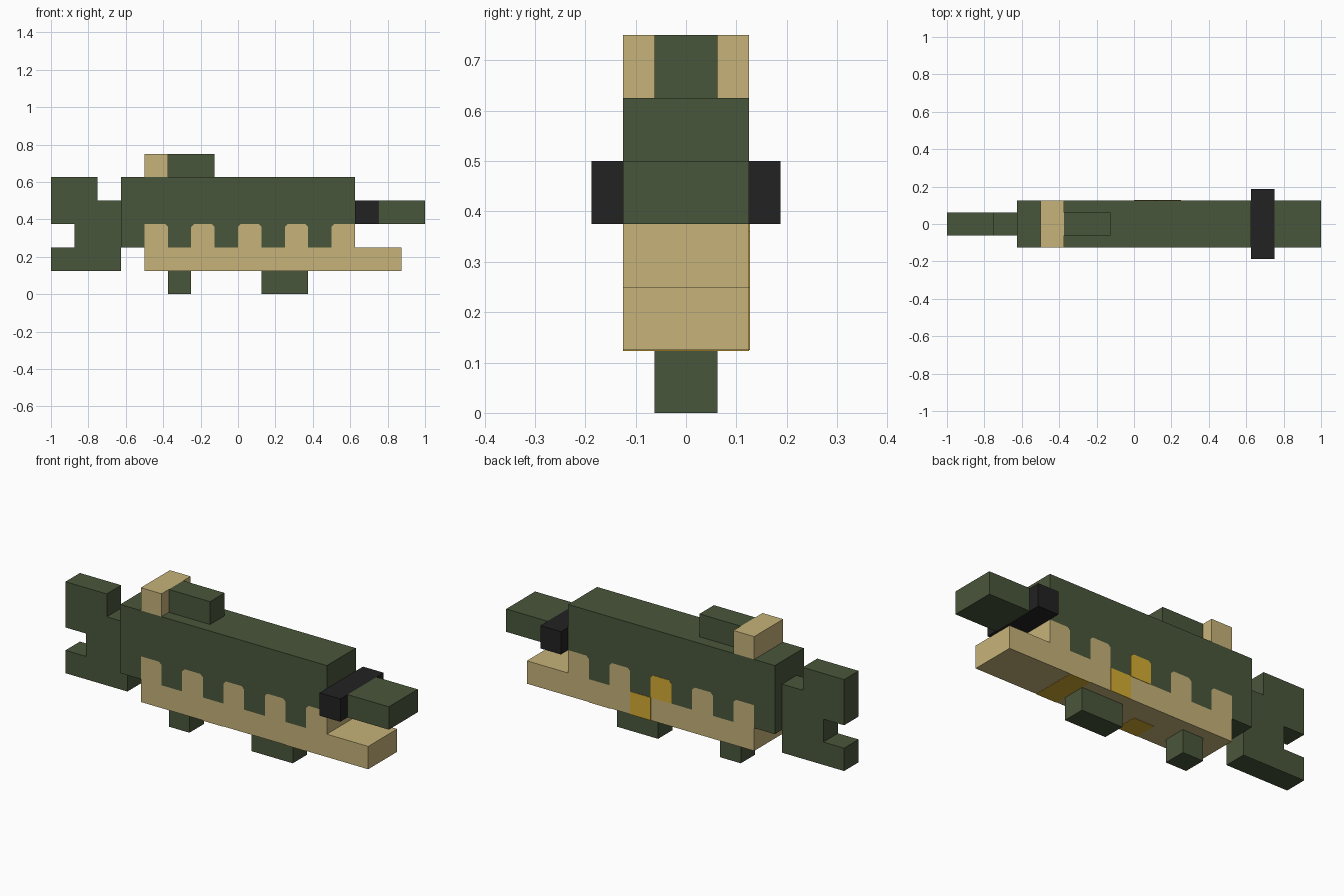
import bpy
import bmesh

if "Cube" in bpy.data.objects:
    bpy.data.objects.remove(bpy.data.objects["Cube"])


def material(name, rgb):
    # 8-bit display colour to linear
    lin = [((c / 255 + 0.055) / 1.055) ** 2.4 for c in rgb]
    m = bpy.data.materials.new(name)
    m.diffuse_color = (*lin, 1)
    m.use_nodes = True
    m.node_tree.nodes["Principled BSDF"].inputs["Base Color"].default_value = m.diffuse_color
    return m


GREEN = material("dark green", (73, 86, 59))
TAN = material("tan", (199, 179, 122))
BLACK = material("black", (34, 34, 34))
GOLD = material("gold", (212, 172, 52))


def prism(name, profile, y0, y1, mat):
    """Extrude an (x, z) outline from y0 to y1."""
    bm = bmesh.new()
    face = bm.faces.new([bm.verts.new((x, y0, z)) for x, z in profile])
    ext = bmesh.ops.extrude_face_region(bm, geom=[face])["geom"]
    bmesh.ops.translate(bm, vec=(0, y1 - y0, 0),
                        verts=[g for g in ext if isinstance(g, bmesh.types.BMVert)])
    bmesh.ops.recalc_face_normals(bm, faces=bm.faces)
    mesh = bpy.data.meshes.new(name)
    bm.to_mesh(mesh)
    bm.free()
    mesh.materials.append(mat)
    obj = bpy.data.objects.new(name, mesh)
    bpy.context.collection.objects.link(obj)
    return obj


def box(name, x0, x1, y0, y1, z0, z1, mat):
    return prism(name, [(x0, z0), (x1, z0), (x1, z1), (x0, z1)], y0, y1, mat)


W, N, U = 0.125, 0.0625, 0.125   # wide half-depth, narrow half-depth, grid unit
C = 0.015                        # clipped tooth corners

# Zigzag border between back and belly, left to right
teeth = []
for i in range(5):
    a = -0.5 + 2 * U * i
    b = a + U
    teeth.append((a, 0.25))
    teeth += [(a, 0.375)] if i == 0 else [(a, 0.375 - C), (a + C, 0.375)]
    teeth += [(b, 0.375)] if i == 4 else [(b - C, 0.375), (b, 0.375 - C), (b, 0.25)]

# Body and toothed belly with lower jaw
prism("body", [(-0.625, 0.25)] + teeth + [(0.625, 0.625), (-0.625, 0.625)], -W, W, GREEN)
prism("belly_and_jaw", teeth + [(0.625, 0.25), (0.875, 0.25), (0.875, 0.125), (-0.5, 0.125)],
      -W, W, TAN)

# Forked tail
prism("tail", [(-1, 0.625), (-0.75, 0.625), (-0.75, 0.5), (-0.625, 0.5), (-0.625, 0.125),
               (-1, 0.125), (-1, 0.25), (-0.875, 0.25), (-0.875, 0.375), (-1, 0.375)],
      -N, N, GREEN)

# Snout and eye band
box("snout", 0.75, 1, -W, W, 0.375, 0.5, GREEN)
box("eye_band", 0.625, 0.75, -0.1875, 0.1875, 0.375, 0.5, BLACK)

# Top fin with crossbar
box("fin_crossbar", -0.5, -0.375, -W, W, 0.625, 0.75, TAN)
box("fin", -0.375, -0.125, -N, N, 0.625, 0.75, GREEN)

# Lower fins
box("rear_lower_fin", -0.375, -0.25, -N, N, 0, 0.125, GREEN)
box("front_lower_fin", 0.125, 0.375, -N, N, 0, 0.125, GREEN)

# Gold patches on the back side and underside
T = 0.002
prism("gold_tooth", [(0, 0.25), (U, 0.25), (U, 0.375 - C), (U - C, 0.375), (C, 0.375),
                     (0, 0.375 - C)], W, W + T, GOLD)
box("gold_side_patch", 0.125, 0.25, W, W + T, 0.125, 0.25, GOLD)
box("gold_jaw_patch", 0.375, 0.5, -W, W, 0.125 - T, 0.125, GOLD)
box("gold_belly_patch", -0.125, 0, -W, 0, 0.125 - T, 0.125, GOLD)
